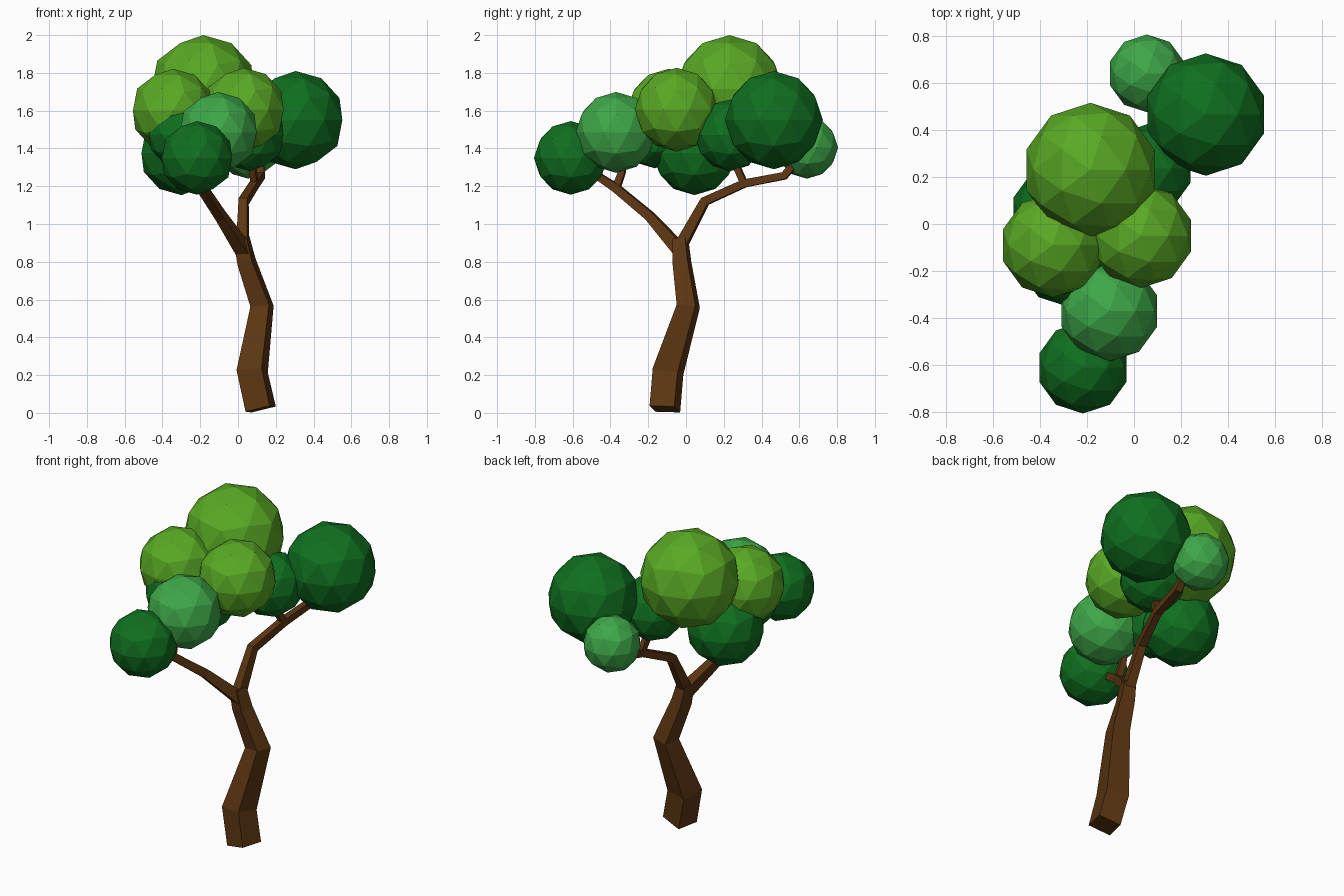
import bpy, bmesh
from math import radians, cos, sin, sqrt
from mathutils import Vector

if "Cube" in bpy.data.objects:
    bpy.data.objects.remove(bpy.data.objects["Cube"])


def material(name, rgb):
    m = bpy.data.materials.new(name)
    m.diffuse_color = (*rgb, 1)
    m.use_nodes = True
    m.node_tree.nodes["Principled BSDF"].inputs["Base Color"].default_value = m.diffuse_color
    return m


BARK = material("bark", (0.107, 0.037, 0.006))
LIGHT = material("light_leaf", (0.10, 0.40, 0.018))
MID = material("mid_leaf", (0.048, 0.39, 0.065))
DARK = material("dark_leaf", (0.005, 0.16, 0.014))


def add_object(name, bm, mat):
    mesh = bpy.data.meshes.new(name)
    bmesh.ops.recalc_face_normals(bm, faces=bm.faces)
    bm.to_mesh(mesh)
    bm.free()
    mesh.materials.append(mat)
    ob = bpy.data.objects.new(name, mesh)
    bpy.context.collection.objects.link(ob)


def limb(name, path):
    """Square tapered tube along (x, y, z, width) points."""
    bm = bmesh.new()
    pts = [Vector(p[:3]) for p in path]
    ref = Vector((cos(radians(-14)), sin(radians(-14)), 0))
    rings = []
    for i, p in enumerate(pts):
        t = Vector()
        if i > 0:
            t += (p - pts[i - 1]).normalized()
        if i < len(pts) - 1:
            t += (pts[i + 1] - p).normalized()
        t.normalize()
        u = (ref - t * ref.dot(t)).normalized()
        v = t.cross(u)
        h = path[i][3] / 2
        rings.append([bm.verts.new(p + u * a * h + v * b * h)
                      for a, b in ((-1, -1), (1, -1), (1, 1), (-1, 1))])
    for r, s in zip(rings, rings[1:]):
        for k in range(4):
            n = (k + 1) % 4
            bm.faces.new((r[k], r[n], s[n], s[k]))
    bm.faces.new(rings[0])
    bm.faces.new(rings[-1])
    add_object(name, bm, BARK)


# Trunk and forking branches
limb("trunk", [(0.12, -0.112, 0.02, 0.135), (0.075, -0.095, 0.22, 0.137),
               (0.127, 0.012, 0.565, 0.102), (0.045, -0.022, 0.80, 0.082),
               (0.02, -0.03, 0.92, 0.07)])
limb("back_branch", [(0.025, -0.03, 0.88, 0.06), (0.03, 0.10, 1.12, 0.047),
                     (0.09, 0.31, 1.215, 0.042), (0.12, 0.52, 1.255, 0.04),
                     (0.12, 0.60, 1.35, 0.035)])
limb("back_twig", [(0.09, 0.31, 1.21, 0.035), (0.075, 0.27, 1.30, 0.035),
                   (0.07, 0.26, 1.40, 0.03)])
limb("front_branch", [(0.03, -0.03, 0.86, 0.07), (-0.09, -0.19, 1.04, 0.05),
                      (-0.19, -0.37, 1.19, 0.045), (-0.21, -0.52, 1.29, 0.035)])
limb("front_twig", [(-0.19, -0.37, 1.19, 0.04), (-0.20, -0.34, 1.27, 0.035),
                    (-0.20, -0.32, 1.38, 0.03)])

# Faceted leaf clumps: name, centre, radius, material
clumps = [
    ("top_clump", (-0.185, 0.23, 1.715), 0.285, LIGHT),
    ("left_clump", (-0.345, -0.09, 1.60), 0.222, LIGHT),
    ("right_clump", (0.03, -0.05, 1.605), 0.222, LIGHT),
    ("front_clump", (-0.105, -0.37, 1.485), 0.214, MID),
    ("front_low_clump", (-0.217, -0.61, 1.35), 0.195, DARK),
    ("back_right_clump", (0.305, 0.465, 1.55), 0.26, DARK),
    ("back_low_clump", (0.055, 0.64, 1.405), 0.165, MID),
    ("left_low_clump", (-0.30, 0.045, 1.375), 0.222, DARK),
    ("inner_clump", (-0.30, -0.165, 1.475), 0.18, DARK),
    ("back_inner_clump", (0.06, 0.235, 1.47), 0.19, DARK),
]
for name, centre, radius, mat in clumps:
    bm = bmesh.new()
    bmesh.ops.create_icosphere(bm, subdivisions=2, radius=radius)
    bmesh.ops.translate(bm, verts=bm.verts, vec=centre)
    add_object(name, bm, mat)
